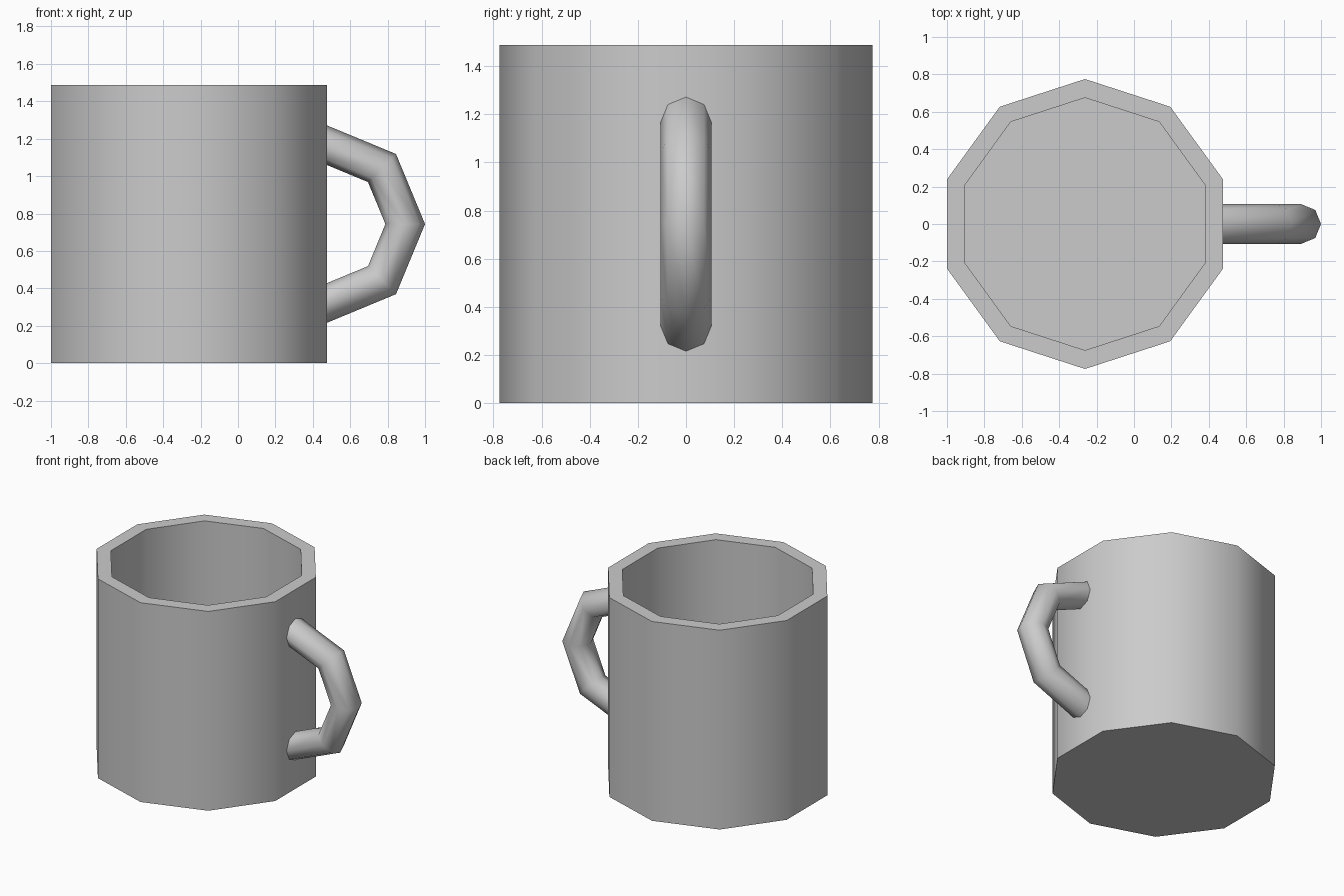
import bpy
import bmesh
from math import pi, radians, cos, sin
from mathutils import Matrix, Vector

default = bpy.data.objects.get("Cube")
if default:
    bpy.data.objects.remove(default, do_unlink=True)

AXIS_X = -0.262
HEIGHT = 1.487
RADIUS, WALL, FLOOR = 0.775, 0.1, 0.1

grey = bpy.data.materials.new("grey_ceramic")
grey.use_nodes = True
grey.diffuse_color = (0.6, 0.6, 0.6, 1)
grey.node_tree.nodes["Principled BSDF"].inputs["Base Color"].default_value = (0.6, 0.6, 0.6, 1)


def add_part(name, bm):
    """Turn a bmesh into a smooth-shaded object with sharp rims."""
    bmesh.ops.recalc_face_normals(bm, faces=bm.faces)
    mesh = bpy.data.meshes.new(name)
    bm.to_mesh(mesh)
    bm.free()
    mesh.materials.append(grey)
    obj = bpy.data.objects.new(name, mesh)
    bpy.context.collection.objects.link(obj)
    bpy.ops.object.select_all(action="DESELECT")
    obj.select_set(True)
    bpy.context.view_layer.objects.active = obj
    bpy.ops.object.shade_smooth_by_angle(angle=radians(60))
    return obj


# Cup: ten-sided lathe of an outer wall, rim, inner wall and floor
bm = bmesh.new()
inner = RADIUS - WALL
profile = [(0, 0), (RADIUS, 0), (RADIUS, HEIGHT), (inner, HEIGHT), (inner, FLOOR), (0, FLOOR)]
points = [bm.verts.new((AXIS_X, r, z)) for r, z in profile]
edges = [bm.edges.new(pair) for pair in zip(points, points[1:])]
bmesh.ops.spin(bm, geom=points + edges, cent=(AXIS_X, 0, 0), axis=(0, 0, 1),
               angle=2 * pi, steps=10)
bmesh.ops.remove_doubles(bm, verts=bm.verts, dist=0.0005)
add_part("cup_body", bm)

# Handle: half ring with an eight-sided section, ends buried in the wall
bm = bmesh.new()
centre = Vector((0.47, 0, HEIGHT / 2))
ring_radius, tube_radius = 0.424, 0.106
section = bmesh.ops.create_circle(
    bm, segments=8, radius=tube_radius,
    matrix=Matrix.Translation(centre + Vector((0, 0, -ring_radius))) @ Matrix.Rotation(pi / 2, 4, "Y"))
bmesh.ops.spin(bm, geom=section["verts"] + bm.edges[:], cent=centre, axis=(0, -1, 0),
               angle=pi, steps=4)
add_part("handle", bm)
